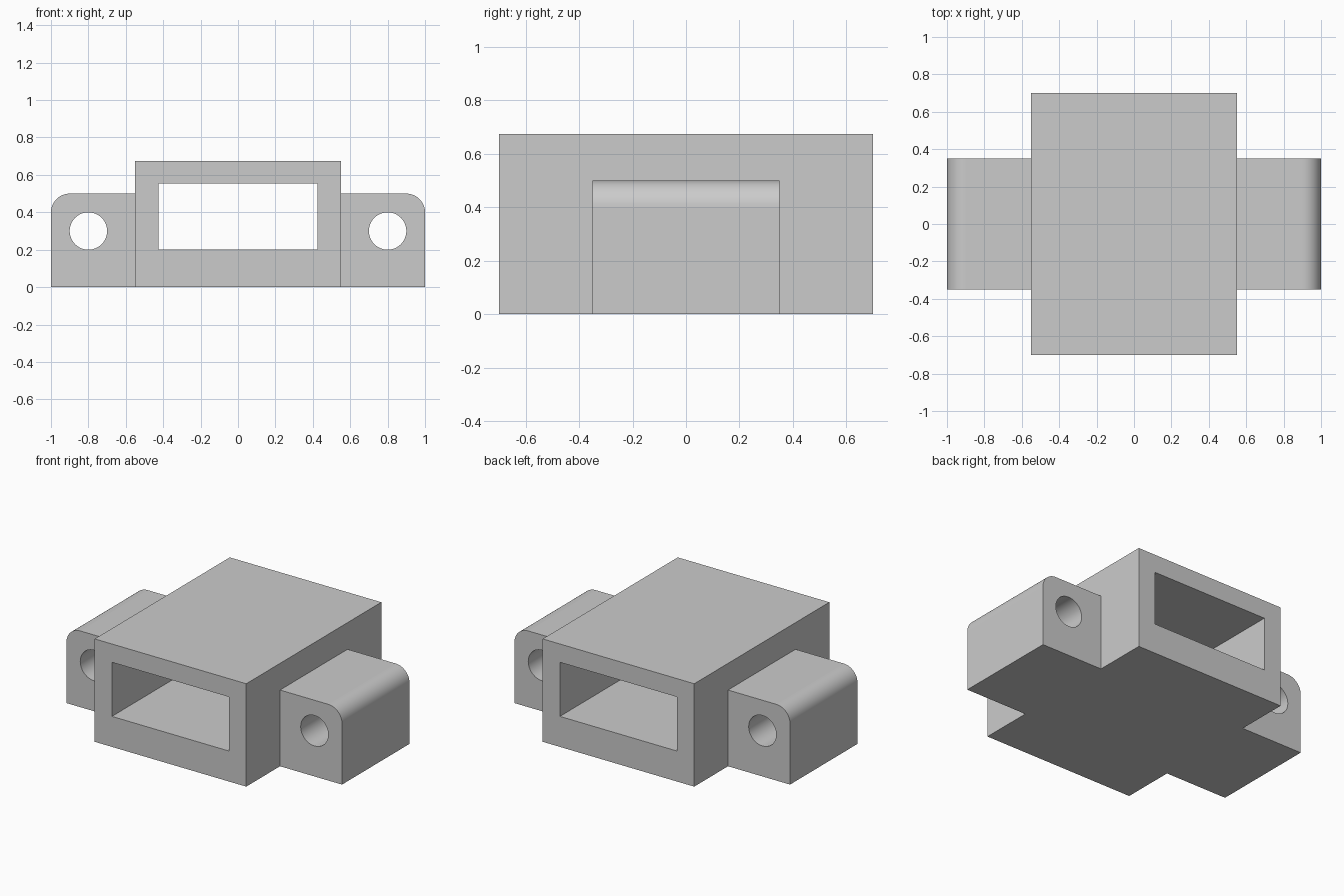
import bpy
import bmesh
from math import cos, sin, pi

cube = bpy.data.objects.get("Cube")
if cube:
    bpy.data.objects.remove(cube, do_unlink=True)

grey = bpy.data.materials.new("light grey")
grey.use_nodes = True
colour = (0.6, 0.6, 0.6, 1)
grey.diffuse_color = colour
grey.node_tree.nodes["Principled BSDF"].inputs["Base Color"].default_value = colour


def arc(cx, cz, radius, start, end, steps):
    angles = [start + (end - start) * i / steps for i in range(steps + 1)]
    return [(cx + radius * cos(a), cz + radius * sin(a)) for a in angles]


def rectangle(x0, x1, z0, z1):
    return [(x0, z0), (x1, z0), (x1, z1), (x0, z1)]


def extruded_plate(name, loops, half_depth):
    """Fill an outline with its hole and extrude it from front to back."""
    bm = bmesh.new()
    edges = []
    for loop in loops:
        verts = [bm.verts.new((x, -half_depth, z)) for x, z in loop]
        edges += [bm.edges.new((v, verts[i - 1])) for i, v in enumerate(verts)]
    bmesh.ops.triangle_fill(bm, edges=edges, use_beauty=True, normal=(0, -1, 0))
    result = bmesh.ops.extrude_face_region(bm, geom=bm.faces[:], use_keep_orig=True)
    moved = [g for g in result["geom"] if isinstance(g, bmesh.types.BMVert)]
    bmesh.ops.translate(bm, verts=moved, vec=(0, 2 * half_depth, 0))
    bmesh.ops.recalc_face_normals(bm, faces=bm.faces[:])
    # Smooth only the narrow curved strips, keeping the flat sides flat
    for face in bm.faces:
        face.smooth = abs(face.normal.y) < 0.5 and min(e.calc_length() for e in face.edges) < 0.04
    for edge in bm.edges:
        edge.smooth = len(edge.link_faces) == 2 and edge.calc_face_angle() < pi / 6
    mesh = bpy.data.meshes.new(name)
    bm.to_mesh(mesh)
    bm.free()
    mesh.materials.append(grey)
    obj = bpy.data.objects.new(name, mesh)
    bpy.context.collection.objects.link(obj)
    return obj


# Main housing with a rectangular tunnel
extruded_plate("housing", [rectangle(-0.55, 0.55, 0, 0.675),
                           rectangle(-0.425, 0.425, 0.2, 0.555)], 0.7)

# Mounting ears with one rounded top corner and a round through hole
outline = [(0.55, 0), (1, 0)] + arc(0.9, 0.4, 0.1, 0, pi / 2, 12) + [(0.55, 0.5)]
hole = arc(0.8, 0.3, 0.1, 0, 2 * pi, 48)[:-1]
for side, name in ((1, "left_ear"), (-1, "right_ear")):
    loops = [[(side * x, z) for x, z in loop] for loop in (outline, hole)]
    extruded_plate(name, loops, 0.35)
